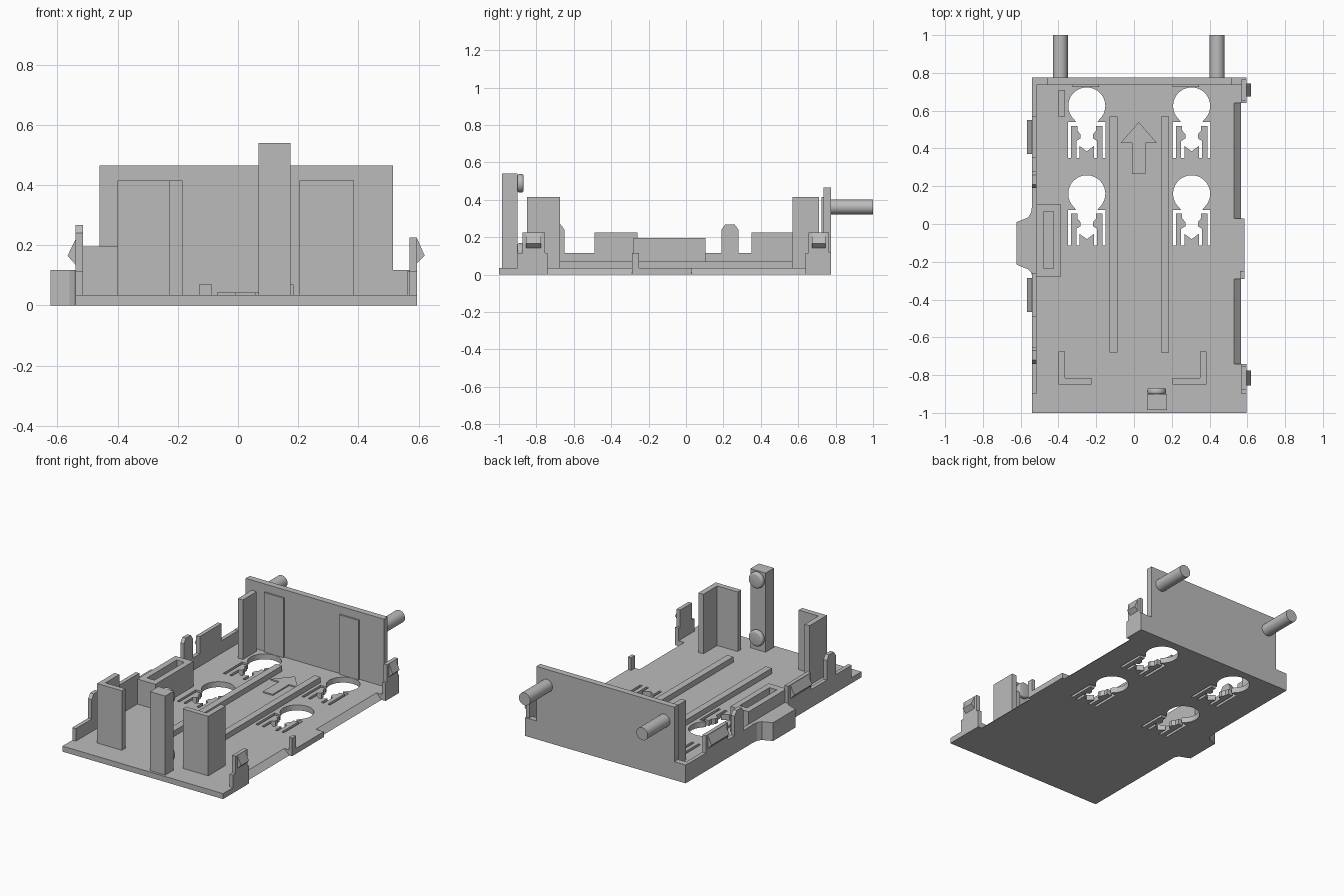
import bpy, bmesh, math
from mathutils import Matrix

if "Cube" in bpy.data.objects:
    bpy.data.objects.remove(bpy.data.objects["Cube"])

grey = bpy.data.materials.new("plain_grey")
grey.diffuse_color = (0.5, 0.5, 0.5, 1)
grey.use_nodes = True
grey.node_tree.nodes["Principled BSDF"].inputs["Base Color"].default_value = grey.diffuse_color
FLOOR = 0.035


def finish(name, bm):
    bmesh.ops.recalc_face_normals(bm, faces=bm.faces)
    me = bpy.data.meshes.new(name)
    bm.to_mesh(me)
    bm.free()
    me.materials.append(grey)
    ob = bpy.data.objects.new(name, me)
    bpy.context.collection.objects.link(ob)
    return ob


def prism(name, pts, a, b, axis="z"):
    """Extrude a 2D outline from a to b: (x,y) along z, (y,z) along x, (x,z) along y."""
    place = {"z": lambda p, h: (p[0], p[1], h),
             "x": lambda p, h: (h, p[0], p[1]),
             "y": lambda p, h: (p[0], h, p[1])}[axis]
    bm = bmesh.new()
    lo = [bm.verts.new(place(p, a)) for p in pts]
    hi = [bm.verts.new(place(p, b)) for p in pts]
    bm.faces.new(lo)
    bm.faces.new(hi)
    n = len(pts)
    for i in range(n):
        j = (i + 1) % n
        bm.faces.new((lo[i], lo[j], hi[j], hi[i]))
    return finish(name, bm)


def box(name, x0, x1, y0, y1, z0, z1):
    return prism(name, [(x0, y0), (x1, y0), (x1, y1), (x0, y1)], z0, z1)


def rod(name, x, z, r, y0, y1, bevel=0):
    bm = bmesh.new()
    m = Matrix.Translation((x, (y0 + y1) / 2, z)) @ Matrix.Rotation(math.pi / 2, 4, "X")
    bmesh.ops.create_cone(bm, cap_ends=True, segments=32, radius1=r, radius2=r,
                          depth=y1 - y0, matrix=m)
    if bevel:
        rim = [e for e in bm.edges if abs(e.verts[0].co.y - e.verts[1].co.y) < 1e-5]
        bmesh.ops.bevel(bm, geom=rim, offset=bevel, segments=3, affect="EDGES", profile=0.5)
    ob = finish(name, bm)
    bpy.context.view_layer.objects.active = ob
    ob.select_set(True)
    bpy.ops.object.shade_smooth_by_angle(angle=math.radians(40))
    ob.select_set(False)


def cut(target, cutter):
    cutter.hide_render = True
    cutter.hide_viewport = True
    cutter.display_type = "WIRE"
    mod = target.modifiers.new("cut", "BOOLEAN")
    mod.operation = "DIFFERENCE"
    mod.solver = "EXACT"
    mod.object = cutter


# Base plate with chamfered recesses along the right edge
plate = box("base_plate", -0.54, 0.595, -1.0, 0.775, 0, FLOOR)
for y0, y1 in ((-0.74, -0.29), (0.03, 0.64)):
    cut(plate, prism("edge_cutter", [(0.53, 0.0351), (0.53, 0.1), (0.7, 0.1),
                                     (0.7, -0.05), (0.566, -0.05), (0.566, 0)], y0, y1, "y"))
cut(plate, box("middle_edge_cutter", 0.585, 0.7, -0.29, 0.03, -0.1, 0.1))

# Keyhole openings with spring arms and a notched tongue
half = [(0.057, -0.085), (0.1, -0.085), (0.1, -0.275), (0.083, -0.275), (0.083, -0.105),
        (0.05, -0.105), (0.05, -0.13), (0.033, -0.15), (0.033, -0.172), (0.055, -0.185),
        (0.055, -0.275), (0.038, -0.275), (0.038, -0.212), (0.0, -0.24)]
a0 = math.asin(0.057 / 0.098)
arc = [(0.098 * math.sin(t), -0.098 * math.cos(t))
       for t in [a0 + (2 * math.pi - 2 * a0) * i / 40 for i in range(1, 40)]]
outline = arc + [(-x, y) for x, y in half] + [p for p in reversed(half[:-1])]
for cx in (-0.25, 0.305):
    for cy in (0.625, 0.16):
        cut(plate, prism("keyhole_cutter", [(cx + x, cy + y) for x, y in outline], -0.1, 0.2))

# Floor ribs and raised arrow
for x in (-0.13, 0.142):
    box("floor_rib", x, x + 0.043, -0.68, 0.57, FLOOR, 0.07)
ax = 0.025
prism("arrow", [(ax - 0.035, 0.265), (ax + 0.035, 0.265), (ax + 0.035, 0.43), (ax + 0.095, 0.43),
                (ax, 0.54), (ax - 0.095, 0.43), (ax - 0.035, 0.43)], FLOOR, 0.043)

# Back wall, its low skirt, inner pads and pegs
box("back_wall", -0.46, 0.515, 0.735, 0.775, FLOOR, 0.465)
box("back_skirt", -0.54, 0.595, 0.737, 0.775, FLOOR, 0.117)
for x in (-0.325, 0.205):
    box("wall_pad", x, x + 0.14, 0.725, 0.736, FLOOR, 0.415)
for x in (-0.39, 0.44):
    rod("peg", x, 0.362, 0.04, 0.77, 1.0)

# Upright guide plates
for name, x0, x1, y0, y1 in (("back_left_guide", -0.4, -0.365, 0.57, 0.71),
                             ("front_left_side_guide", -0.4, -0.365, -0.815, -0.675),
                             ("front_left_guide", -0.36, -0.225, -0.85, -0.815),
                             ("front_right_side_guide", 0.35, 0.385, -0.815, -0.675),
                             ("front_right_guide", 0.205, 0.345, -0.85, -0.815)):
    box(name, x0, x1, y0, y1, FLOOR, 0.415)
for x in (-0.4, 0.345):
    box("guide_corner", x, x + 0.04, -0.85, -0.815, FLOOR, 0.415)

# Front post with two knobs on its inner face
box("front_post", 0.068, 0.175, -0.985, -0.9, FLOOR, 0.54)
for z in (0.488, 0.118):
    rod("post_knob", 0.12, z, 0.05, -0.902, -0.868, 0.012)

# Left wall with raised panels, catch teeth and rounded fingers
box("left_wall", -0.54, -0.515, -0.9, 0.737, FLOOR, 0.115)
for y0, y1 in ((-0.49, -0.26), (0.35, 0.57)):
    box("left_panel", -0.54, -0.515, y0, y1, 0.11, 0.225)
    c = (y0 + y1) / 2
    prism("left_tooth", [(-0.539, 0.22), (-0.566, 0.165), (-0.539, 0.135)], c - 0.09, c + 0.09, "y")
for y in (-0.695, 0.235):
    prism("left_finger", [(y - 0.045, 0.11), (y + 0.045, 0.11), (y + 0.045, 0.24), (y + 0.025, 0.268),
                          (y - 0.025, 0.268), (y - 0.045, 0.24)], -0.54, -0.515, "x")

# Left side bulge
prism("left_bulge", [(-0.539, 0.1), (-0.545, 0.06), (-0.56, 0.035), (-0.622, 0.01), (-0.622, -0.215),
                     (-0.56, -0.24), (-0.545, -0.255), (-0.539, -0.275)], 0, 0.117)

# Slotted box beside the left wall
pocket = box("slotted_box", -0.516, -0.388, -0.28, 0.105, FLOOR, 0.195)
cut(pocket, box("slot_cutter", -0.478, -0.425, -0.235, 0.065, 0.05, 0.3))

# Right side clips on low blocks, and the middle stop
for y0, y1, c0, c1 in ((-0.9, -0.74, -0.875, -0.755), (0.64, 0.74, 0.655, 0.765)):
    box("clip_block", 0.57, 0.595, y0, y1, FLOOR, 0.115)
    box("clip", 0.57, 0.595, c0, c1, 0.11, 0.225)
    prism("clip_tooth", [(0.594, 0.224), (0.62, 0.165), (0.594, 0.14)], c0 + 0.02, c1 - 0.02, "y")
box("middle_stop", 0.562, 0.585, -0.29, -0.25, FLOOR, 0.115)
